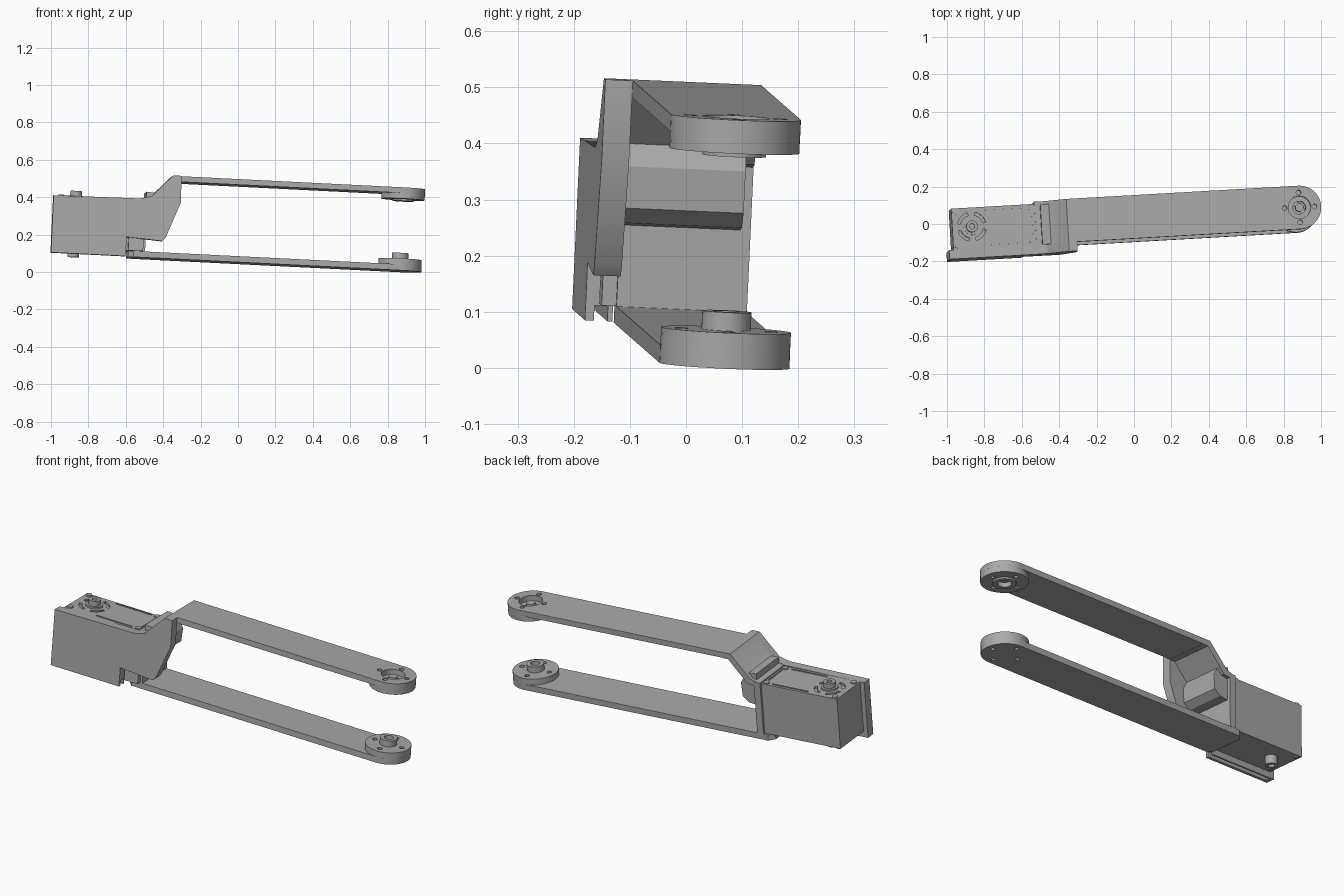
import bpy, bmesh, math
from mathutils import Matrix, Vector

cube = bpy.data.objects.get("Cube")
if cube:
    bpy.data.objects.remove(cube, do_unlink=True)

# One plain grey for the whole part
grey = bpy.data.materials.new("plain_grey")
grey.use_nodes = True
GREY = (0.4, 0.4, 0.4, 1)
grey.diffuse_color = GREY
grey.node_tree.nodes["Principled BSDF"].inputs["Base Color"].default_value = GREY

# The assembly lies slightly turned and tilted
u = Vector((1, 0.057, -0.05)).normalized()
w = u.cross(Vector((-0.057, 1, -0.044))).normalized()
TILT = Matrix((u, w.cross(u), w)).transposed().to_4x4()


def finish(name, bm):
    bmesh.ops.recalc_face_normals(bm, faces=bm.faces)
    bm.transform(TILT)
    mesh = bpy.data.meshes.new(name)
    bm.to_mesh(mesh)
    bm.free()
    obj = bpy.data.objects.new(name, mesh)
    obj.data.materials.append(grey)
    bpy.context.collection.objects.link(obj)
    return obj


def prism(name, points, low, high, axis="z"):
    """Extrude an outline along z (points are x, y) or y (points are x, z)."""
    bm = bmesh.new()
    place = (lambda p, h: (p[0], p[1], h)) if axis == "z" else (lambda p, h: (p[0], h, p[1]))
    face = bm.faces.new([bm.verts.new(place(p, low)) for p in points])
    ext = bmesh.ops.extrude_face_region(bm, geom=[face])
    move = Vector(place((0, 0), high - low))
    bmesh.ops.translate(bm, vec=move, verts=[g for g in ext["geom"] if isinstance(g, bmesh.types.BMVert)])
    return finish(name, bm)


def box(name, x0, x1, y0, y1, z0, z1):
    return prism(name, [(x0, y0), (x1, y0), (x1, y1), (x0, y1)], z0, z1)


def arc(x, y, r, start=0, end=360, n=40):
    return [(x + r * math.cos(math.radians(start + (end - start) * i / n)),
             y + r * math.sin(math.radians(start + (end - start) * i / n))) for i in range(n + (end - start < 360))]


def disc(name, x, y, r, z0, z1, n=40):
    return prism(name, arc(x, y, r, n=n), z0, z1)


def cut(obj, cutters):
    for c in cutters:
        m = obj.modifiers.new("cut", "BOOLEAN")
        m.operation, m.solver, m.object = "DIFFERENCE", "EXACT", c
        bpy.context.view_layer.objects.active = obj
        bpy.ops.object.modifier_apply(modifier=m.name)
        bpy.data.objects.remove(c, do_unlink=True)


def around(x, y, r, n=4, turn=0):
    return arc(x, y, r, turn, turn + 360, n)


HX, HY, R = 0.865, 0.017, 0.116      # joint centre and radius
BACK, FRONT = HY + R, HY - R

# Side panel with the angled lobe that carries the upper arm
panel = prism("side_panel", [
    (-1.014, 0.048), (-1.014, 0.354), (-0.548, 0.36), (-0.489, 0.375), (-0.379, 0.492), (-0.334, 0.492),
    (-0.332, 0.348), (-0.403, 0.16), (-0.422, 0.138), (-0.613, 0.151), (-0.613, 0.048)], -0.148, FRONT, "y")
cut(panel, [box("groove", -0.99, -0.55, -0.132, -0.108, 0.03, 0.075)])

# Sloped neck joining the panel and the upper arm
prism("sloped_neck", [(-0.53, 0.362), (-0.489, 0.375), (-0.379, 0.492), (-0.334, 0.492), (-0.334, 0.46),
                      (-0.365, 0.46), (-0.47, 0.345), (-0.53, 0.335)], FRONT, BACK, "y")

# Upper and lower arms
upper = prism("upper_arm", [(-0.34, BACK), (-0.34, FRONT)] + arc(HX, HY, R, -90, 90), 0.462, 0.492)
lower = prism("lower_arm", [(-0.57, BACK), (-0.596, BACK - 0.03), (-0.596, FRONT + 0.03), (-0.57, FRONT)]
              + arc(HX, HY, R, -90, 90), 0.048, 0.08)

# Joint horns
upper_horn = disc("upper_horn", HX, HY, R, 0.432, 0.462)
upper_ring = disc("upper_ring", HX, HY, 0.057, 0.423, 0.432)
lower_horn = disc("lower_horn", HX, HY, R, 0.08, 0.112)
lower_boss = disc("lower_boss", HX, HY, 0.044, 0.112, 0.145)
cut(upper, [disc("bore", HX, HY, 0.06, 0.45, 0.5)])
cut(upper_horn, [disc("bore", HX, HY, 0.034, 0.42, 0.47)])
cut(upper_ring, [disc("bore", HX, HY, 0.034, 0.42, 0.47)])
cut(lower_boss, [disc("bore", HX, HY, 0.024, 0.118, 0.16)])
disc("upper_axle", HX, HY, 0.022, 0.44, 0.482)
for sx, sy in around(HX, HY, 0.08):
    cut(upper, [disc("hole", sx, sy, 0.013, 0.45, 0.5, 12)])
    cut(lower, [disc("hole", sx, sy, 0.011, 0.04, 0.06, 12)])
    cut(lower_horn, [disc("hole", sx, sy, 0.013, 0.1, 0.12, 12)])
    cut(upper_horn, [disc("hole", sx, sy, 0.011, 0.42, 0.445, 12)])

# Motor case with shafts on both faces
MX, MY, TOP = -0.885, 0.02, 0.355
case = box("motor_case", -0.99, -0.52, FRONT, 0.122, 0.08, TOP)
for k in range(4):
    a0 = 90 * k + 15
    slot = arc(MX, MY, 0.078, a0, a0 + 60, 8) + arc(MX, MY, 0.062, a0 + 60, a0, 1)
    inner = [(MX + 0.062 * math.cos(math.radians(a0 + 60 - 60 * i / 8)),
              MY + 0.062 * math.sin(math.radians(a0 + 60 - 60 * i / 8))) for i in range(9)]
    cut(case, [prism("slot", slot[:9] + inner, TOP - 0.012, TOP + 0.01)])
disc("top_shaft", MX, MY, 0.044, TOP, TOP + 0.008)
shaft = disc("top_shaft_tip", MX, MY, 0.031, TOP, 0.39)
cut(shaft, [disc("bore", MX, MY, 0.014, 0.37, 0.4, 16)])
bottom = disc("bottom_shaft", MX, MY, 0.031, 0.036, 0.08)
cut(bottom, [disc("bore", MX, MY, 0.016, 0.03, 0.05, 16)])

# Cover trim strips and corner screws
for y in (-0.08, 0.106):
    box("cover_trim", -0.81, -0.6, y - 0.003, y + 0.003, TOP, TOP + 0.004)
box("cover_trim_end", -0.562, -0.556, -0.06, 0.09, TOP, TOP + 0.004)
for x in (-0.968, -0.565):
    for y in (-0.076, 0.104):
        disc("corner_screw", x, y, 0.016, TOP, TOP + 0.007, 16)
        disc("corner_screw", x, y, 0.012, 0.074, 0.08, 16)

# End flange and faceted block behind the neck
box("end_flange", -0.545, -0.508, FRONT, 0.134, 0.08, 0.362)
prism("faceted_block", [(-0.515, 0.4), (-0.455, 0.395), (-0.42, 0.335), (-0.425, 0.26), (-0.46, 0.232),
                        (-0.515, 0.225)], FRONT, 0.115, "y")
box("lower_bracket", -0.6, -0.52, -0.125, FRONT + 0.01, 0.08, 0.155)

# Smooth the round parts, keep hard edges
for obj in bpy.context.collection.objects:
    obj.select_set(obj.type == "MESH")
bpy.context.view_layer.objects.active = panel
bpy.ops.object.shade_smooth_by_angle(angle=math.radians(30))
